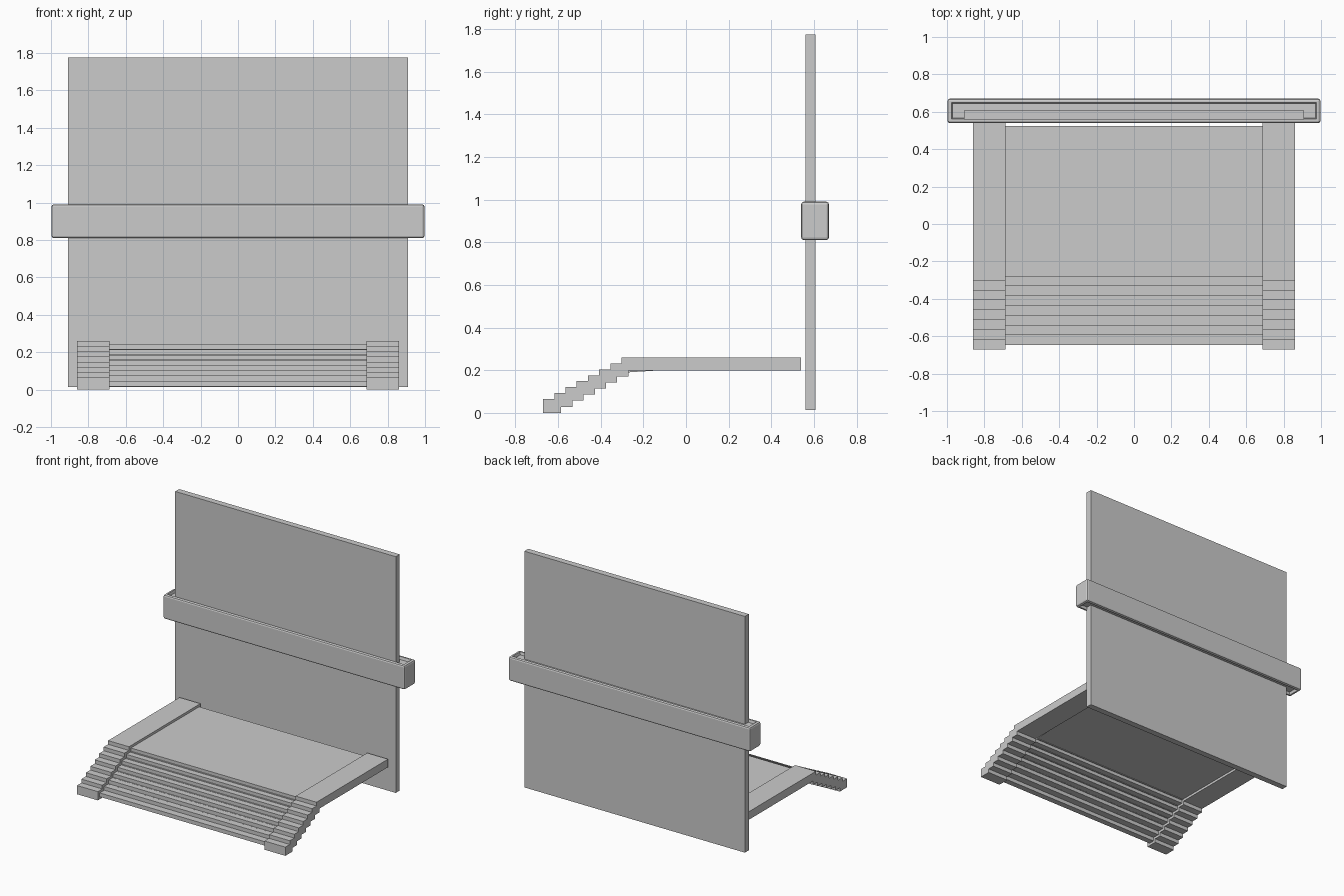
import bpy, bmesh
from mathutils import Vector

if "Cube" in bpy.data.objects:
    bpy.data.objects.remove(bpy.data.objects["Cube"])

STEP_Y, STEP_Z = 0.0525, 0.0278


def mesh_object(name, bm):
    bmesh.ops.recalc_face_normals(bm, faces=bm.faces)
    me = bpy.data.meshes.new(name)
    bm.to_mesh(me)
    bm.free()
    ob = bpy.data.objects.new(name, me)
    bpy.context.collection.objects.link(ob)
    return ob


def box(bm, lo, hi):
    bmesh.ops.create_cube(bm, size=1)
    for v in bm.verts:
        v.co = Vector([lo[i] + (v.co[i] + 0.5) * (hi[i] - lo[i]) for i in range(3)])


def stair_profile(front, back, z0, z_front, under):
    """Stepped side outline: treads climb to a flat deck, underside follows."""
    pts = [(front, z0)]
    for i in range(8):
        y, z = front + i * STEP_Y, z_front + i * STEP_Z
        if i:
            pts.append((y, z - STEP_Z))
        pts.append((y, z))
    pts += [(back, z_front + 7 * STEP_Z), (back, z0 + 7 * 0.0285)]
    for i in reversed(range(7)):
        y = under + i * STEP_Y
        pts += [(y, z0 + (i + 1) * 0.0285), (y, z0 + i * 0.0285)]
    return pts


def extrude_x(name, profile, x0, x1):
    bm = bmesh.new()
    face = bm.faces.new([bm.verts.new((x0, y, z)) for y, z in profile])
    out = bmesh.ops.extrude_face_region(bm, geom=[face], use_keep_orig=True)
    verts = [g for g in out["geom"] if isinstance(g, bmesh.types.BMVert)]
    bmesh.ops.translate(bm, verts=verts, vec=(x1 - x0, 0, 0))
    return mesh_object(name, bm)


# upright panel
bm = bmesh.new()
box(bm, (-0.91, 0.56, 0.013), (0.91, 0.606, 1.775))
mesh_object("panel", bm)

# crossbar: rounded edges, shallow sloped recess above and below
bm = bmesh.new()
box(bm, (-0.997, 0.54, 0.81), (0.997, 0.67, 0.99))
bmesh.ops.bevel(bm, geom=bm.edges[:], offset=0.012, segments=2, profile=0.5, affect='EDGES')
bm.normal_update()
caps = [f for f in bm.faces if abs(f.normal.z) > 0.99 and f.calc_area() > 0.1]
for f in caps:
    up = 1 if f.normal.z > 0 else -1
    bmesh.ops.inset_region(bm, faces=[f], thickness=0.012)
    bmesh.ops.inset_region(bm, faces=[f], thickness=0.008)
    bmesh.ops.translate(bm, verts=f.verts[:], vec=(0, 0, -0.02 * up))
mesh_object("crossbar", bm)

# stepped side rails
rail = stair_profile(-0.67, 0.54, 0.0, 0.065, -0.585)
for side, name in ((-1, "left_rail"), (1, "right_rail")):
    extrude_x(name, rail, side * 0.688, side * 0.86)

# thinner stepped deck between the rails
deck = stair_profile(-0.647, 0.525, 0.018, 0.047, -0.603)
extrude_x("stepped_deck", deck, -0.688, 0.688)
